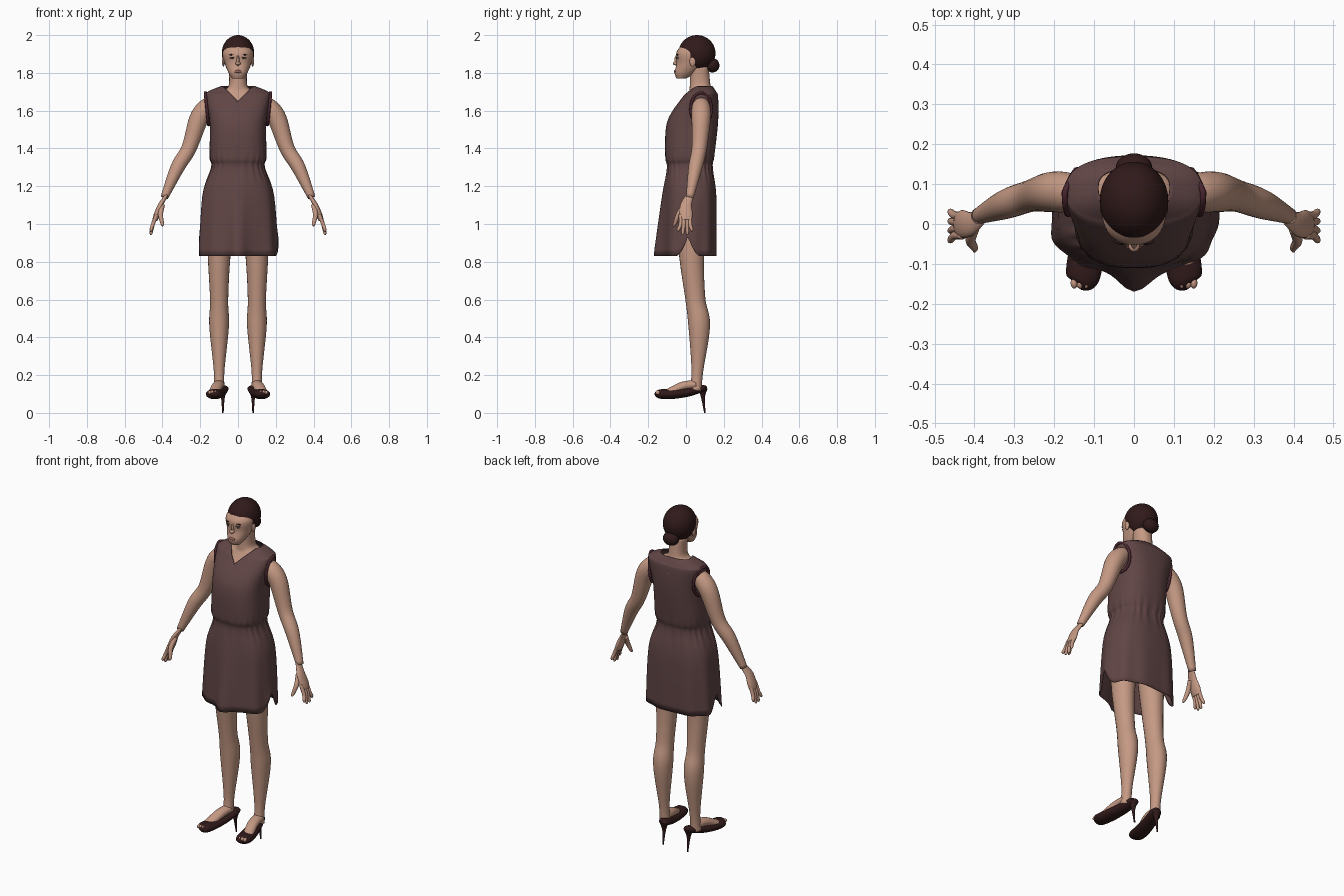
import bpy
import bmesh
from math import cos, sin, pi, exp
from mathutils import Vector, Matrix

if "Cube" in bpy.data.objects:
    bpy.data.objects.remove(bpy.data.objects["Cube"], do_unlink=True)


def material(name, red, green, blue):
    mat = bpy.data.materials.new(name)
    mat.use_nodes = True
    mat.diffuse_color = (red, green, blue, 1)
    shader = mat.node_tree.nodes["Principled BSDF"]
    shader.inputs["Base Color"].default_value = mat.diffuse_color
    shader.inputs["Roughness"].default_value = 0.8
    return mat


SKIN = material("warm skin", 0.56, 0.32, 0.23)
CLOTH = material("dusty plum cloth", 0.12, 0.06, 0.06)
TRIM = material("burgundy trim", 0.07, 0.02, 0.03)
HAIR = material("dark brown hair", 0.03, 0.01, 0.01)
LEATHER = material("dark red leather", 0.03, 0.01, 0.01)
LIP = material("rose lips", 0.3, 0.13, 0.11)
WHITE = material("eye white", 0.5, 0.4, 0.4)
IRIS = material("dark iris", 0.03, 0.02, 0.01)


def clamp(value):
    return max(0.0, min(1.0, value))


def spline(rows, steps=6):
    """Pass a smooth curve through rows of numbers."""
    result = []
    padded = [rows[0], *rows, rows[-1]]
    for before, start, end, after in zip(padded, padded[1:], padded[2:], padded[3:]):
        for step in range(steps):
            t = step / steps
            blend = t * t * (3 - 2 * t)
            leave, arrive = t * (1 - t) ** 2, t * t * (t - 1)
            result.append([b + (c - b) * blend + leave * (c - a) / 2 + arrive * (d - b) / 2
                           for a, b, c, d in zip(before, start, end, after)])
    return result + [list(rows[-1])]


def finish(name, bm, mat, mirror=False):
    bmesh.ops.recalc_face_normals(bm, faces=bm.faces)
    for face in bm.faces:
        face.smooth = True
    mesh = bpy.data.meshes.new(name)
    bm.to_mesh(mesh)
    bm.free()
    mesh.materials.append(mat)
    obj = bpy.data.objects.new(name, mesh)
    bpy.context.collection.objects.link(obj)
    if mirror:
        obj.modifiers.new("Mirror", "MIRROR")
    return obj


def join_rings(rings, caps=True):
    """Join closed rings of points into one surface."""
    bm = bmesh.new()
    loops = [[bm.verts.new(point) for point in ring] for ring in rings]
    for low, high in zip(loops, loops[1:]):
        for i in range(len(low)):
            bm.faces.new((low[i - 1], low[i], high[i], high[i - 1]))
    if caps:
        bm.faces.new(loops[0])
        bm.faces.new(loops[-1])
    return bm


def rounded(value, power):
    return abs(value) ** (2 / power) * (1 if value >= 0 else -1)


def trunk(rows, power=2.2, count=40, caps=True, warp=None):
    """Stack level sections given as height, half width, front y, back y."""
    rings = []
    for z, width, front, back in spline(rows):
        ring = []
        for i in range(count):
            angle = 2 * pi * i / count
            depth = (back - front) / 2
            point = Vector((width * rounded(cos(angle), power),
                            front + depth + depth * rounded(sin(angle), power), z))
            ring.append(warp(point, angle) if warp else point)
        rings.append(ring)
    return join_rings(rings, caps)


def limb(name, rows, mat, side, flat=1.0, count=24):
    """Sweep ovals along a path; rows hold x, y, z and radius."""
    path = spline(rows)
    points = [Vector(row[:3]) for row in path]
    rings = []
    for i, point in enumerate(points):
        ahead = points[min(i + 1, len(points) - 1)]
        tangent = (ahead - points[max(i - 1, 0)]).normalized()
        across = (side - tangent * side.dot(tangent)).normalized()
        deep = tangent.cross(across) * flat
        radius = path[i][3]
        angles = [2 * pi * k / count for k in range(count)]
        rings.append([point + radius * (across * cos(a) + deep * sin(a)) for a in angles])
    return finish(name, join_rings(rings), mat, True)


def ball_mesh(centre, radii, detail=16):
    bm = bmesh.new()
    place = Matrix.Translation(centre) @ Matrix.Diagonal((*radii, 1))
    bmesh.ops.create_uvsphere(bm, u_segments=detail * 2, v_segments=detail, radius=1, matrix=place)
    return bm


def ball(name, centre, radii, mat, mirror=False):
    return finish(name, ball_mesh(centre, radii), mat, mirror)


def slice_mesh(bm, point, normal, clear=False):
    everything = bm.verts[:] + bm.edges[:] + bm.faces[:]
    bmesh.ops.bisect_plane(bm, geom=everything, plane_co=point, plane_no=normal, clear_inner=clear)


SIDEWAYS, FORWARD = Vector((1, 0, 0)), Vector((0, 1, 0))


# Dress: gathered waist, soft folds, rounded flaps at the side slits
def drape(point, angle):
    x, y, z = point
    below = clamp((1.3 - z) / 0.45)
    gather = exp(-((z - 1.3) / 0.06) ** 2)
    swell = 1 + 0.02 * (gather * cos(22 * angle) + below * cos(9 * angle))
    x, y = x * swell, y * swell
    if y < 0:
        y -= 0.05 * below * exp(-(x / 0.05) ** 2)
    notch = clamp(1 - abs(y - 0.01) / 0.07) ** 2
    return Vector((x, y, z + 0.11 * notch * clamp((1 - z) / 0.17)))


dress_bm = trunk([
    (0.83, 0.21, -0.12, 0.16), (1.15, 0.19, -0.11, 0.16), (1.3, 0.14, -0.1, 0.14),
    (1.36, 0.15, -0.11, 0.15), (1.54, 0.15, -0.1, 0.17), (1.67, 0.17, -0.02, 0.17),
    (1.7, 0.16, 0.01, 0.16), (1.73, 0.09, 0.04, 0.14)],
    power=2.6, count=128, caps=False, warp=drape)

# V neckline
for sign in (-1, 1):
    slice_mesh(dress_bm, (0, 0, 1.65), (sign, 0, -1))
opening = []
for face in dress_bm.faces:
    middle = face.calc_center_median()
    if middle.y < 0.07 and abs(middle.x) < middle.z - 1.65:
        opening.append(face)
bmesh.ops.delete(dress_bm, geom=opening, context="FACES")
dress = finish("dress", dress_bm, CLOTH)
dress.modifiers.new("Cloth", "SOLIDIFY").thickness = 0.004

# Armhole trims
trim_curve = bpy.data.curves.new("armhole_trim", "CURVE")
trim_curve.dimensions = "3D"
trim_curve.bevel_depth = 0.008
trim_curve.bevel_resolution = 2
trim_ring = trim_curve.splines.new("POLY")
trim_ring.points.add(39)
trim_ring.use_cyclic_u = True
for i, point in enumerate(trim_ring.points):
    angle = 2 * pi * i / len(trim_ring.points)
    across, rise = 0.055 * cos(angle), 0.085 * sin(angle)
    point.co = (0.165 + 0.1 * rise - 0.4 * max(0, across), 0.08 + across, 1.61 + rise, 1)
trim_curve.materials.append(TRIM)
trim = bpy.data.objects.new("armhole_trim", trim_curve)
bpy.context.collection.objects.link(trim)
trim.modifiers.new("Mirror", "MIRROR")

# Neck and head
finish("neck", trunk([
    (1.6, 0.12, -0.05, 0.14), (1.69, 0.1, 0.01, 0.14),
    (1.73, 0.05, 0.02, 0.13), (1.83, 0.05, 0.02, 0.12)]), SKIN)
finish("head", trunk([
    (1.77, 0.03, -0.05, 0), (1.8, 0.05, -0.06, 0.05), (1.85, 0.07, -0.05, 0.1),
    (1.91, 0.08, -0.05, 0.12), (1.96, 0.05, -0.01, 0.1)]), SKIN)
ball("nose_tip", (0, -0.055, 1.85), (0.014, 0.015, 0.01), SKIN)
ball("nose_bridge", (0, -0.047, 1.865), (0.008, 0.015, 0.03), SKIN)
ball("lips", (0, -0.057, 1.807), (0.02, 0.007, 0.008), LIP)
ball("ear", (0.077, 0.035, 1.86), (0.008, 0.016, 0.026), SKIN, True)
ball("eye", (0.03, -0.044, 1.878), (0.014, 0.007, 0.005), WHITE, True)
ball("iris", (0.03, -0.049, 1.878), (0.006, 0.004, 0.005), IRIS, True)
ball("upper_lash", (0.03, -0.045, 1.883), (0.016, 0.007, 0.002), IRIS, True)
ball("eyebrow", (0.033, -0.044, 1.896), (0.018, 0.007, 0.003), HAIR, True)

# Hair swept back into a bun
hair_bm = ball_mesh((0, 0.058, 1.904), (0.086, 0.098, 0.096), 32)
slice_mesh(hair_bm, (0, -0.04, 1.945), (0, 3, 2), clear=True)
finish("hair", hair_bm, HAIR)
ball("hair_bun", (0, 0.14, 1.84), (0.046, 0.037, 0.038), HAIR)

# Arms and hands
limb("arm", [
    (0.13, 0.08, 1.64, 0.04), (0.17, 0.08, 1.61, 0.05), (0.21, 0.08, 1.55, 0.05),
    (0.26, 0.07, 1.4, 0.04), (0.32, 0.05, 1.3, 0.037), (0.39, 0.02, 1.14, 0.02)], SKIN, FORWARD)
limb("palm", [
    (0.38, 0.02, 1.15, 0.02), (0.41, 0, 1.1, 0.03),
    (0.43, 0, 1.05, 0.035), (0.44, 0, 1.02, 0.03)], SKIN, FORWARD, flat=0.45)
for i, finger in enumerate(("little", "ring", "middle", "index")):
    y = 0.022 - 0.017 * i
    tip = 0.97 - 0.02 * sin(pi * i / 3)
    limb(finger + "_finger", [
        (0.43, y, 1.05, 0.01), (0.45, y, 1, 0.01), (0.46, y * 1.4, tip, 0.008),
        (0.46, y * 1.4, tip - 0.01, 0.003)], SKIN, FORWARD, count=12)
limb("thumb", [
    (0.4, -0.01, 1.1, 0.013), (0.41, -0.04, 1.05, 0.013),
    (0.4, -0.06, 1, 0.009), (0.4, -0.07, 0.99, 0.003)], SKIN, FORWARD, count=12)

# Legs and feet
limb("leg", [
    (0.09, 0.03, 1.1, 0.08), (0.1, 0.03, 0.83, 0.06), (0.1, 0.05, 0.6, 0.048),
    (0.1, 0.07, 0.46, 0.052), (0.1, 0.06, 0.22, 0.028), (0.1, 0.05, 0.12, 0.03)],
    SKIN, SIDEWAYS, flat=1.1)
limb("foot", [
    (0.1, 0.05, 0.15, 0.03), (0.11, -0.02, 0.14, 0.03), (0.13, -0.1, 0.1, 0.03)],
    SKIN, SIDEWAYS, flat=0.8)
for i in range(3):
    ball("toe", (0.12 + 0.015 * i, -0.148, 0.108), (0.011 - 0.001 * i, 0.014, 0.011), SKIN, True)

# Peep-toe pumps with stiletto heels
limb("shoe", [
    (0.08, 0.11, 0.13, 0.01), (0.08, 0.09, 0.13, 0.03), (0.1, 0.01, 0.11, 0.04),
    (0.12, -0.08, 0.1, 0.045), (0.13, -0.14, 0.1, 0.04), (0.14, -0.16, 0.1, 0.01)],
    LEATHER, SIDEWAYS, flat=0.6)
limb("stiletto_heel", [
    (0.08, 0.09, 0.13, 0.025), (0.08, 0.09, 0.08, 0.01), (0.08, 0.1, 0, 0.004)],
    LEATHER, SIDEWAYS)
